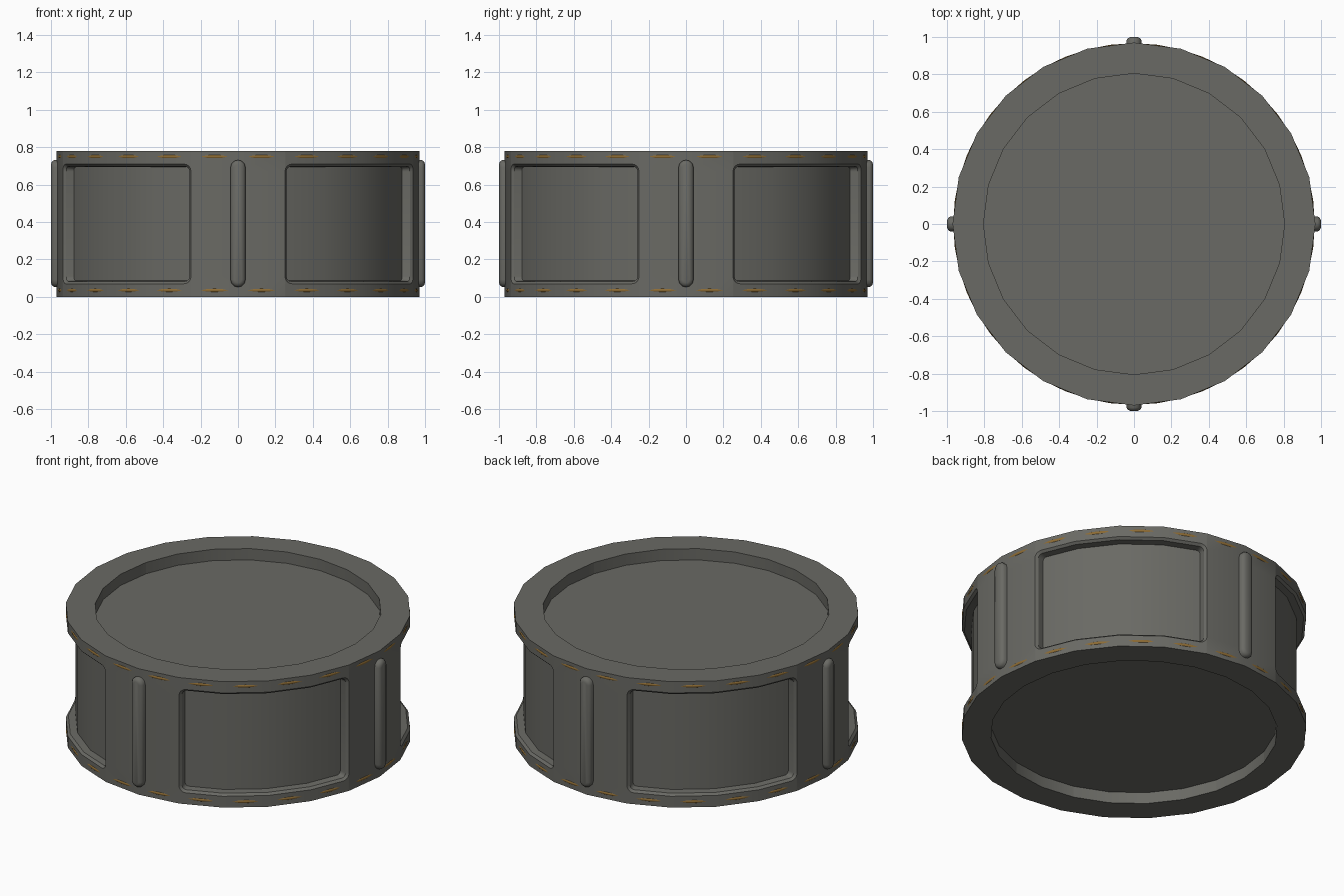
import bpy, bmesh, math
from math import sin, cos, pi, radians

if "Cube" in bpy.data.objects:
    bpy.data.objects.remove(bpy.data.objects["Cube"])

H, R, R_IN, DEPTH = 0.78, 0.97, 0.805, 0.07
Z0, Z1, CORNER = 0.07, 0.71, 0.04      # panel bottom, top, corner radius
STEPS = 4                              # segments in each rounded panel corner


def material(name, rgb):
    m = bpy.data.materials.new(name)
    m.diffuse_color = (*rgb, 1)
    m.use_nodes = True
    m.node_tree.nodes["Principled BSDF"].inputs["Base Color"].default_value = m.diffuse_color
    return m


grey = material("dark_grey_metal", (0.143, 0.143, 0.128))
gold = material("dull_gold", (0.27, 0.15, 0.035))


def finish(bm, name, mat, angle=30):
    bmesh.ops.remove_doubles(bm, verts=bm.verts, dist=1e-5)
    bmesh.ops.recalc_face_normals(bm, faces=bm.faces)
    me = bpy.data.meshes.new(name)
    bm.to_mesh(me)
    bm.free()
    ob = bpy.data.objects.new(name, me)
    bpy.context.collection.objects.link(ob)
    me.materials.append(mat)
    bpy.ops.object.select_all(action='DESELECT')
    ob.select_set(True)
    bpy.context.view_layer.objects.active = ob
    bpy.ops.object.shade_smooth_by_angle(angle=radians(angle))
    return ob


def point(radius, a, z):
    # point on a 24-sided prism with corners at the given radius
    step = pi / 12
    r = radius * cos(step / 2) / cos((a % step) - step / 2)
    return (r * cos(a), r * sin(a), z)


def panel_columns(inset):
    # rounded rectangle as (angle, low z, high z) columns
    a0, a1 = pi / 12 + inset / R, 5 * pi / 12 - inset / R
    lo, hi, c = Z0 + inset, Z1 - inset, CORNER - inset
    left, right = [], []
    for i in range(STEPS + 1):
        t = pi / 2 * i / STEPS
        da, dz = c * (1 - cos(t)) / R, c * (1 - sin(t))
        left.append((a0 + da, lo + dz, hi - dz))
        right.insert(0, (a1 - da, lo + dz, hi - dz))
    mid = [(radians(d), lo, hi) for d in (30, 45, 60)]
    return left + mid + right


# Body: recessed caps, rims and outer wall with four sunken panels
bm = bmesh.new()


def ring_strip(a, b, closed=False):
    n = len(a)
    for i in range(n if closed else n - 1):
        j = (i + 1) % n
        bm.faces.new((a[i], a[j], b[j], b[i]))


outer = panel_columns(0)
cols = []
for q in range(4):
    s = q * pi / 2
    cols.append((s, Z0 + CORNER, Z1 - CORNER))
    cols += [(a + s, lo, hi) for a, lo, hi in outer]
n, m = len(cols), len(outer)
rows = []
for radius, zs in ((R_IN, lambda c: DEPTH), (R_IN, lambda c: 0), (R, lambda c: 0),
                   (R, lambda c: c[1]), (R, lambda c: c[2]), (R, lambda c: H),
                   (R_IN, lambda c: H), (R_IN, lambda c: H - DEPTH)):
    rows.append([bm.verts.new(point(radius, c[0], zs(c))) for c in cols])
for k in (0, 1, 2, 4, 5, 6):
    ring_strip(rows[k], rows[k + 1], True)
bm.faces.new(rows[0])
bm.faces.new(rows[7])
for q in range(4):
    i0 = q * (m + 1) + 1
    lo, hi = rows[3][i0:i0 + m], rows[4][i0:i0 + m]
    # plain wall on both sides of the rib
    for i in (i0 - 1, i0 - 2):
        a, b = i % n, (i + 1) % n
        bm.faces.new((rows[3][a], rows[3][b], rows[4][b], rows[4][a]))
    # bevelled lip, panel wall, then panel floor
    for inset, radius in ((0.013, 0.956), (0.017, 0.915)):
        pc = [(a + q * pi / 2, l, h) for a, l, h in panel_columns(inset)]
        lo2 = [bm.verts.new(point(radius, a, l)) for a, l, h in pc]
        hi2 = [bm.verts.new(point(radius, a, h)) for a, l, h in pc]
        ring_strip(lo + hi[::-1], lo2 + hi2[::-1], True)
        lo, hi = lo2, hi2
    ring_strip(lo, hi)
finish(bm, "drum_body", grey)

# Ribs: four upright rounded bars between the panels
for q in range(4):
    bm = bmesh.new()
    loops = []
    for depth, r in ((0.95, 0.04), (0.982, 0.04), (0.994, 0.032), (1.0, 0.018)):
        pts = []
        for end in (1, -1):
            for i in range(7):
                t = pi * i / 6
                pts.append((end * r * cos(t), 0.392 + end * (0.3 + r * sin(t))))
        s = q * pi / 2
        loops.append([bm.verts.new((depth * cos(s) - x * sin(s),
                                    depth * sin(s) + x * cos(s), z)) for x, z in pts])
    for a, b in zip(loops, loops[1:]):
        ring_strip(a, b, True)
    bm.faces.new(loops[0])
    bm.faces.new(loops[-1])
    finish(bm, f"rib_{q + 1}", grey, 35)

# Gold trim rings that just break through the flat facets of the wall
for name, z in (("lower_trim_ring", 0.035), ("upper_trim_ring", 0.75)):
    bpy.ops.mesh.primitive_torus_add(major_segments=48, minor_segments=10,
                                     major_radius=0.955, minor_radius=0.0115,
                                     location=(0, 0, z))
    ob = bpy.context.object
    ob.name = name
    ob.data.materials.append(gold)
    bpy.ops.object.shade_smooth_by_angle(angle=radians(60))
